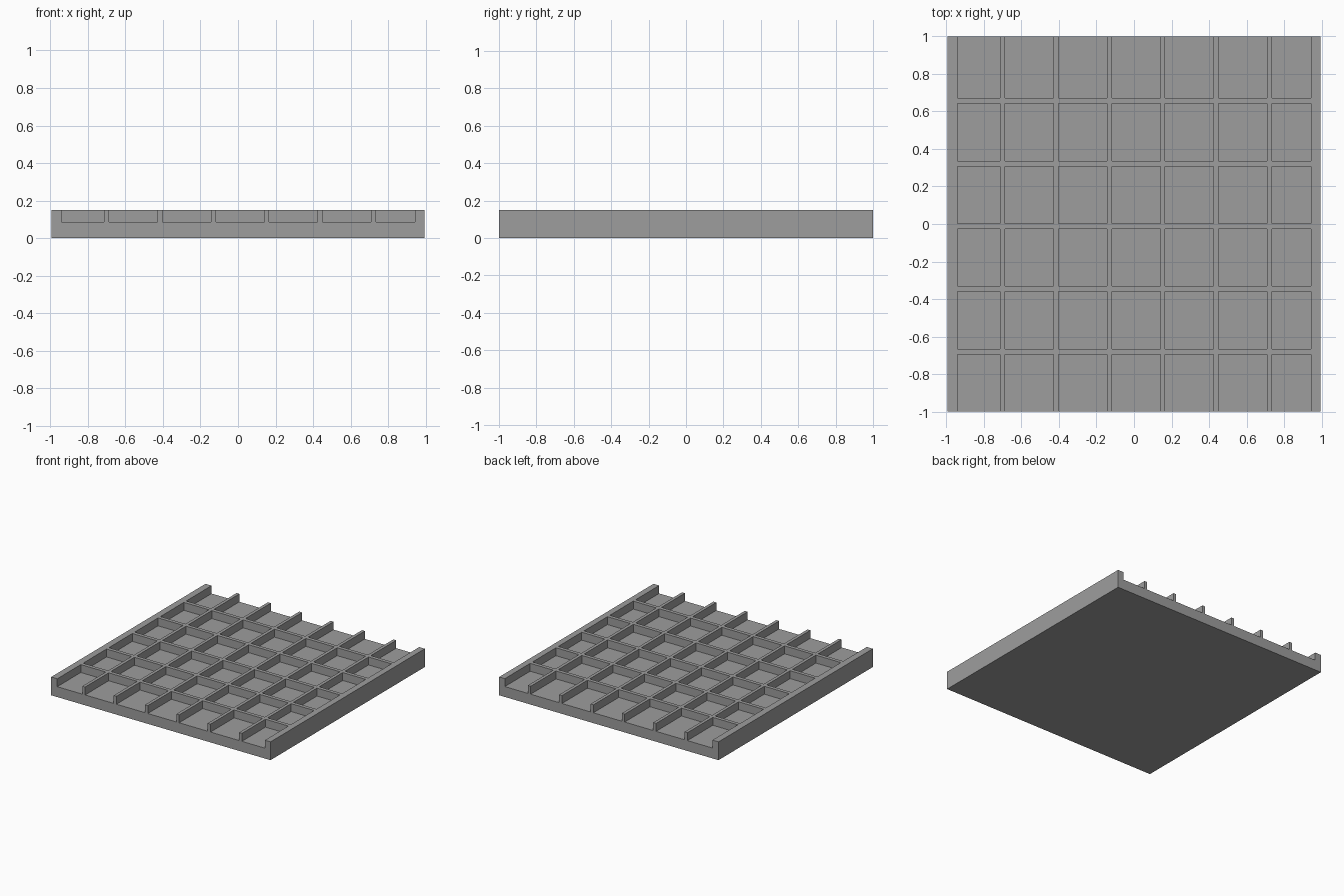
import bpy
import bmesh
from mathutils import Vector

cube = bpy.data.objects.get("Cube")
if cube:
    bpy.data.objects.remove(cube, do_unlink=True)

HALF_X, HALF_Y = 0.995, 1.0
FLOOR_Z, TOP_Z = 0.085, 0.15

# Rib bands as (low, high) spans along each axis
x_bands = [(-HALF_X, -0.94), (0.944, HALF_X)]
for i in range(6):
    c = -0.70 + i * 0.2845
    x_bands.append((c - 0.013, c + 0.013))
y_bands = []
for i in range(5):
    c = -0.68 + i * 0.334
    y_bands.append((c - 0.015, c + 0.015))


def breaks(bands, half):
    return sorted({-half, half, *(v for band in bands for v in band)})


def inside(value, bands):
    return any(low < value < high for low, high in bands)


def raise_faces(bm, faces, height):
    """Extrude a face region straight up and return its new top."""
    new = bmesh.ops.extrude_face_region(bm, geom=faces)["geom"]
    verts = [g for g in new if isinstance(g, bmesh.types.BMVert)]
    bmesh.ops.translate(bm, verts=verts, vec=Vector((0, 0, height)))
    return [g for g in new if isinstance(g, bmesh.types.BMFace)]


# Ground plan divided along the rib edges
xs, ys = breaks(x_bands, HALF_X), breaks(y_bands, HALF_Y)
bm = bmesh.new()
plan = [[bm.verts.new((x, y, 0)) for x in xs] for y in ys]
cells = []
for j in range(len(ys) - 1):
    for i in range(len(xs) - 1):
        cells.append(bm.faces.new((plan[j][i], plan[j][i + 1],
                                   plan[j + 1][i + 1], plan[j + 1][i])))

# Solid base slab: the plan itself stays as the underside
underside = bmesh.ops.duplicate(bm, geom=cells)["geom"]
slab_top = raise_faces(bm, cells, FLOOR_Z)
bmesh.ops.remove_doubles(bm, verts=bm.verts[:], dist=0.0001)

# Side rails and crossing ribs rise from the slab
ribs = []
for face in [f for f in slab_top if f.is_valid]:
    c = face.calc_center_median()
    if inside(c.x, x_bands) or inside(c.y, y_bands):
        ribs.append(face)
raise_faces(bm, ribs, TOP_Z - FLOOR_Z)

# Merge coplanar faces into clean flat surfaces
bmesh.ops.remove_doubles(bm, verts=bm.verts[:], dist=0.0001)
bmesh.ops.recalc_face_normals(bm, faces=bm.faces[:])

mesh = bpy.data.meshes.new("ribbed_panel")
bm.to_mesh(mesh)
bm.free()
panel = bpy.data.objects.new("ribbed_panel", mesh)
bpy.context.collection.objects.link(panel)

# Single plain grey
grey = bpy.data.materials.new("mid_grey")
grey.use_nodes = True
colour = (0.34, 0.34, 0.34, 1)
grey.diffuse_color = colour
grey.node_tree.nodes["Principled BSDF"].inputs["Base Color"].default_value = colour
mesh.materials.append(grey)
